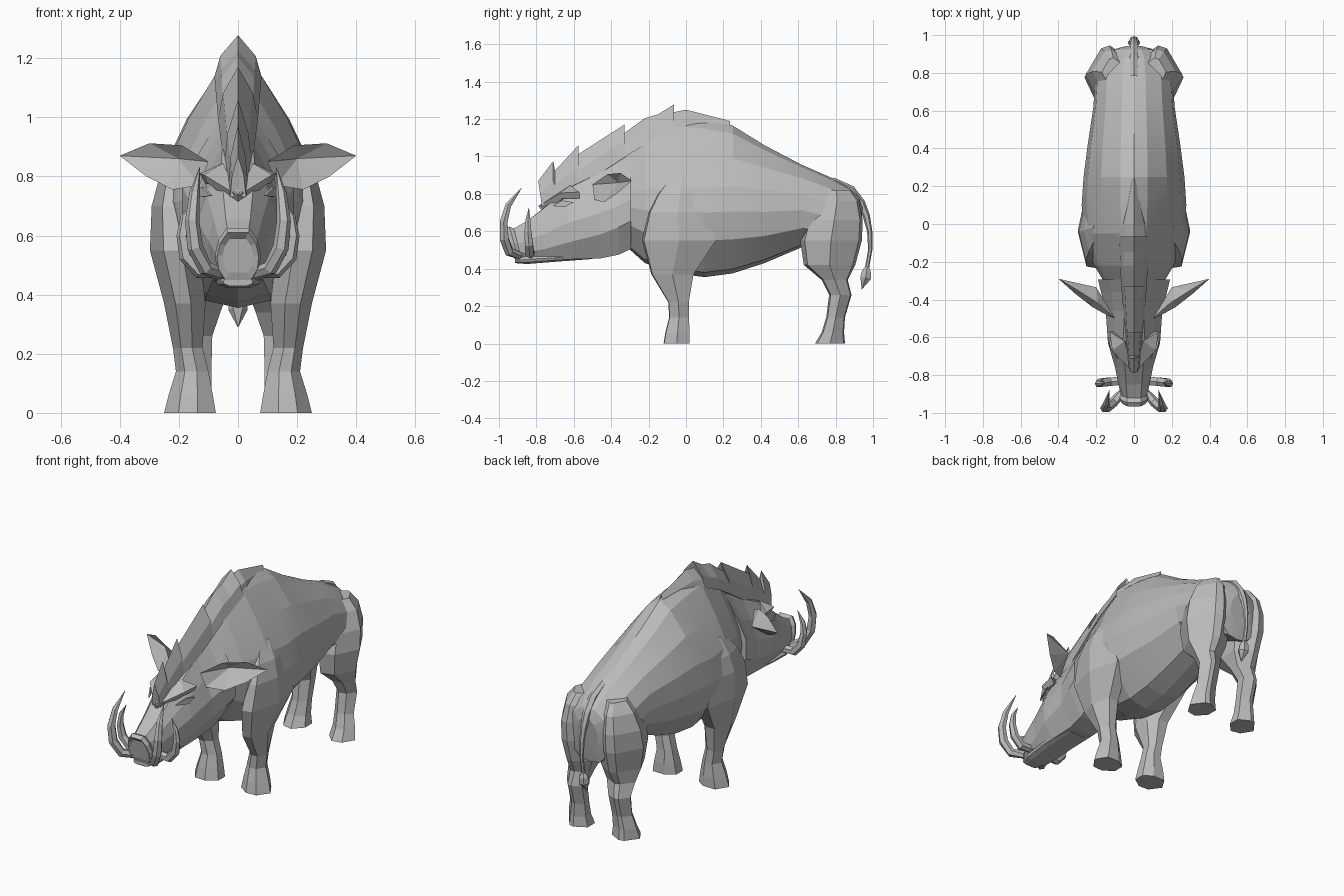
import bpy, bmesh, math
from mathutils import Vector

if "Cube" in bpy.data.objects:
    bpy.data.objects.remove(bpy.data.objects["Cube"])

hide = bpy.data.materials.new("warm_grey")
hide.diffuse_color = (0.5, 0.5, 0.5, 1)
hide.use_nodes = True
hide.node_tree.nodes["Principled BSDF"].inputs["Base Color"].default_value = hide.diffuse_color


def make(name, verts, faces, smooth=False):
    bm = bmesh.new()
    vs = [bm.verts.new(v) for v in verts]
    for f in faces:
        bm.faces.new([vs[i] for i in f])
    bmesh.ops.remove_doubles(bm, verts=bm.verts, dist=0.0005)
    bmesh.ops.recalc_face_normals(bm, faces=bm.faces)
    me = bpy.data.meshes.new(name)
    bm.to_mesh(me)
    bm.free()
    ob = bpy.data.objects.new(name, me)
    bpy.context.collection.objects.link(ob)
    me.materials.append(hide)
    if smooth:
        bpy.ops.object.select_all(action='DESELECT')
        ob.select_set(True)
        bpy.context.view_layer.objects.active = ob
        bpy.ops.object.shade_smooth_by_angle(angle=math.radians(9))
    return ob


def loft(name, rings, smooth=False):
    """Skin a list of equal-length rings and cap both ends."""
    n = len(rings[0])
    verts = [p for r in rings for p in r]
    faces = [(k * n + i, k * n + (i + 1) % n, (k + 1) * n + (i + 1) % n, (k + 1) * n + i)
             for k in range(len(rings) - 1) for i in range(n)]
    faces += [tuple(range(n)), tuple(range(len(verts) - n, len(verts)))]
    return make(name, verts, faces, smooth)


def trunk(name, sections, prof_a, prof_b, smooth=False):
    """Symmetric loft along y; sections are (y, top, bottom, half width, blend, lean)."""
    rings = []
    for y, top, bot, w, r, lean in sections:
        half = []
        for (ax, at), (bx, bt) in zip(prof_a, prof_b):
            x, t = ax + (bx - ax) * r, at + (bt - at) * r
            half.append((x * w, y + lean * t, top + (bot - top) * t))
        rings.append(half + [(-x, y, z) for x, y, z in half[-2:0:-1]])
    return loft(name, rings, smooth)


def tube(name, path, radii, n=6):
    """Tapered tube along a path."""
    pts = [Vector(p) for p in path]
    rings = []
    for i, p in enumerate(pts):
        d = (pts[min(i + 1, len(pts) - 1)] - pts[max(i - 1, 0)]).normalized()
        a = d.cross(Vector((0, 1, 0) if abs(d.y) < 0.8 else (1, 0, 0))).normalized()
        if i and a.dot(prev) < abs(a.dot(d.cross(prev))):  # keep rings from twisting
            a = (prev - d * prev.dot(d)).normalized()
        prev, b = a, d.cross(a)
        rings.append([p + a * radii[i] * math.cos(t) + b * radii[i] * math.sin(t)
                      for t in (2 * math.pi * k / n for k in range(n))])
    return loft(name, rings)


def leg(name, shape, sections, s):
    """Faceted leg; sections are (z, x inner, x outer, y front, y back)."""
    loft(name, [[(s * ((xi + xo) / 2 + px * (xo - xi) / 2), (yf + yb) / 2 + py * (yb - yf) / 2, z)
                 for px, py in shape] for z, xi, xo, yf, yb in sections])


def interp(table, y):
    for (a, va), (b, vb) in zip(table, table[1:]):
        if y <= b:
            return va + (vb - va) * max(0, (y - a) / (b - a))
    return table[-1][1]


# Body: peaked at the shoulders, rounder at the rump
peaked = [(0, 0), (.25, .07), (.62, .26), (.9, .45), (1, .6), (.92, .77), (.4, .97), (0, 1)]
rounded = [(0, 0), (.3, .03), (.7, .16), (.94, .35), (1, .55), (.9, .77), (.45, .97), (0, 1)]
trunk("body", [
    (-.32, 1.05, .52, .15, 0, 0), (-.22, 1.14, .43, .21, 0, 0), (-.05, 1.22, .375, .265, 0, 0),
    (.10, 1.205, .355, .277, .1, 0), (.25, 1.165, .375, .267, .4, 0), (.42, 1.06, .43, .245, .7, 0),
    (.62, .955, .515, .215, 1, 0), (.78, .885, .50, .205, 1, 0), (.88, .83, .46, .18, 1, 0),
    (.925, .785, .45, .14, 1, -.02), (.945, .73, .50, .07, 1, -.03)], peaked, rounded, True)

# Head: boxy muzzle widening to the cheeks, with a recessed nose disc
muzzle = [(0, 0), (.5, 0), (.85, .22), (1, .5), (.92, .8), (.6, 1), (0, 1)]
neck = [(0, 0), (.3, .07), (.68, .29), (1, .5), (1, .72), (.5, 1), (0, 1)]
trunk("head", [
    (-.945, .59, .475, .052, 0, .02), (-.965, .61, .45, .07, 0, .05), (-.945, .625, .445, .078, 0, .05),
    (-.92, .615, .45, .07, 0, .04), (-.85, .655, .45, .083, 0, 0), (-.76, .725, .445, .10, .1, 0),
    (-.63, .84, .45, .138, .4, 0), (-.46, .94, .455, .15, .8, 0), (-.36, 1.0, .475, .175, 1, 0),
    (-.295, 1.04, .505, .19, 1, 0)], muzzle, neck)

# Lower jaw
trunk("lower_jaw", [
    (-.915, .46, .43, .05, 0, 0), (-.85, .475, .425, .075, 0, 0),
    (-.70, .48, .437, .085, 0, 0), (-.50, .49, .452, .08, 0, 0)], muzzle, neck)

# Mane: jagged crest from forehead to mid back
crest = [(-.77, .76), (-.79, .87), (-.71, .975), (-.70, .925), (-.575, 1.06), (-.595, 1.0),
         (-.33, 1.17), (-.35, 1.11), (-.22, 1.205), (-.15, 1.225), (-.065, 1.278), (-.075, 1.235),
         (0, 1.25), (.235, 1.19), (.20, 1.16)]
base_z = [(-.79, .72), (-.6, .82), (-.4, .94), (-.27, 1.04), (-.06, 1.14), (.24, 1.14)]
base_w = [(-.79, .025), (-.6, .045), (-.3, .07), (-.06, .08), (.05, .055), (.24, .01)]
verts, far = [], -.79
for y, z in crest:
    far = max(far, y)
    bz, w = interp(base_z, far), interp(base_w, far)
    mz = bz + (z - bz) * .5
    verts += [(0, y, z), (w * .75, (y + far) / 2, mz), (w, far, bz),
              (-w, far, bz), (-w * .75, (y + far) / 2, mz)]
m = len(crest)
make("mane", verts, [(k * 5 + i, k * 5 + (i + 1) % 5, k * 5 + 5 + (i + 1) % 5, k * 5 + 5 + i)
                     for k in range(m - 1) for i in range(5)]
     + [tuple(range(5)), tuple(range(m * 5 - 5, m * 5))])

fore = [(-1, -.4), (-.3, -1), (.45, -.95), (1, 0), (.5, 1), (-.4, 1), (-1, .5)]
hind = [(-1, -.3), (-.3, -1), (.45, -.85), (1, 0), (.3, .9), (-.1, 1), (-1, .55)]
for s, side in ((1, "left"), (-1, "right")):
    # Front leg with shoulder
    leg("front_leg_" + side, fore, [
        (0, .075, .25, -.12, .02), (.06, .085, .235, -.11, .02), (.14, .10, .21, -.09, .015),
        (.22, .12, .22, -.095, .015), (.37, .11, .25, -.185, .04), (.55, .13, .298, -.235, .16),
        (.70, .16, .292, -.20, .115), (.80, .17, .265, -.15, .085), (.90, .15, .215, -.07, .04)], s)
    # Hind leg with thigh tapering into the rump
    leg("hind_leg_" + side, hind, [
        (0, .08, .235, .69, .85), (.06, .09, .225, .725, .845), (.14, .09, .205, .75, .85),
        (.26, .087, .21, .765, .885), (.34, .06, .22, .725, .865), (.42, .03, .24, .63, .905),
        (.55, .02, .262, .61, .94), (.66, .025, .255, .64, .945), (.76, .04, .22, .69, .925),
        (.82, .06, .17, .73, .88)], s)
    # Cupped ear: rim, inner hollow and back
    rim = [(.10, -.50, .85), (.19, -.42, .905), (.30, -.35, .912), (.40, -.29, .87),
           (.31, -.37, .80), (.22, -.44, .755), (.13, -.49, .77)]
    pts = [(s * x, y, z) for x, y, z in rim + [(.20, -.365, .86), (.20, -.335, .835)]]
    make("ear_" + side, pts, [(i, (i + 1) % 7, c) for i in range(7) for c in (7, 8)])
    # Tall front tusk and curled side tusk
    tube("front_tusk_" + side, [(s * x, y, z) for x, y, z in (
        (.06, -.89, .47), (.11, -.945, .49), (.145, -.972, .56), (.155, -.975, .65),
        (.147, -.95, .74), (.13, -.88, .83))], [.022, .026, .027, .024, .018, .001])
    tube("side_tusk_" + side, [(s * x, y, z) for x, y, z in (
        (.06, -.83, .48), (.13, -.835, .48), (.175, -.84, .53), (.187, -.845, .60),
        (.18, -.845, .66), (.15, -.84, .725))], [.024, .026, .025, .021, .015, .001])
    # Slanted brow above a small eye
    brow = [(0, -.79, .735), (.115, -.67, .805), (.13, -.57, .81), (.05, -.62, .845),
            (0, -.76, .70), (.10, -.66, .775), (.11, -.57, .775), (.02, -.62, .78)]
    make("brow_" + side, [(s * x, y, z) for x, y, z in brow],
         [(0, 1, 3), (1, 2, 3), (4, 5, 1, 0), (5, 6, 2, 1), (6, 7, 3, 2), (7, 4, 0, 3), (4, 7, 5), (5, 7, 6)])
    eye = [(.085, -.715, .735), (.115, -.66, .765), (.128, -.60, .755), (.12, -.65, .73)]
    make("eye_" + side, [(s * (x + d), y, z) for d in (0, .008) for x, y, z in eye],
         [(0, 1, 2, 3), (4, 5, 6, 7)] + [(i, (i + 1) % 4, (i + 1) % 4 + 4, i + 4) for i in range(4)])

# Tail and its tuft
tube("tail", [(0, .78, .87), (0, .88, .82), (0, .935, .75), (0, .965, .68), (0, .982, .60),
              (0, .985, .50), (0, .965, .39)], [.02, .026, .024, .019, .014, .011, .011])
tube("tail_tuft", [(0, .968, .41), (0, .965, .385), (0, .96, .35), (0, .94, .29)], [.012, .028, .033, .001])
